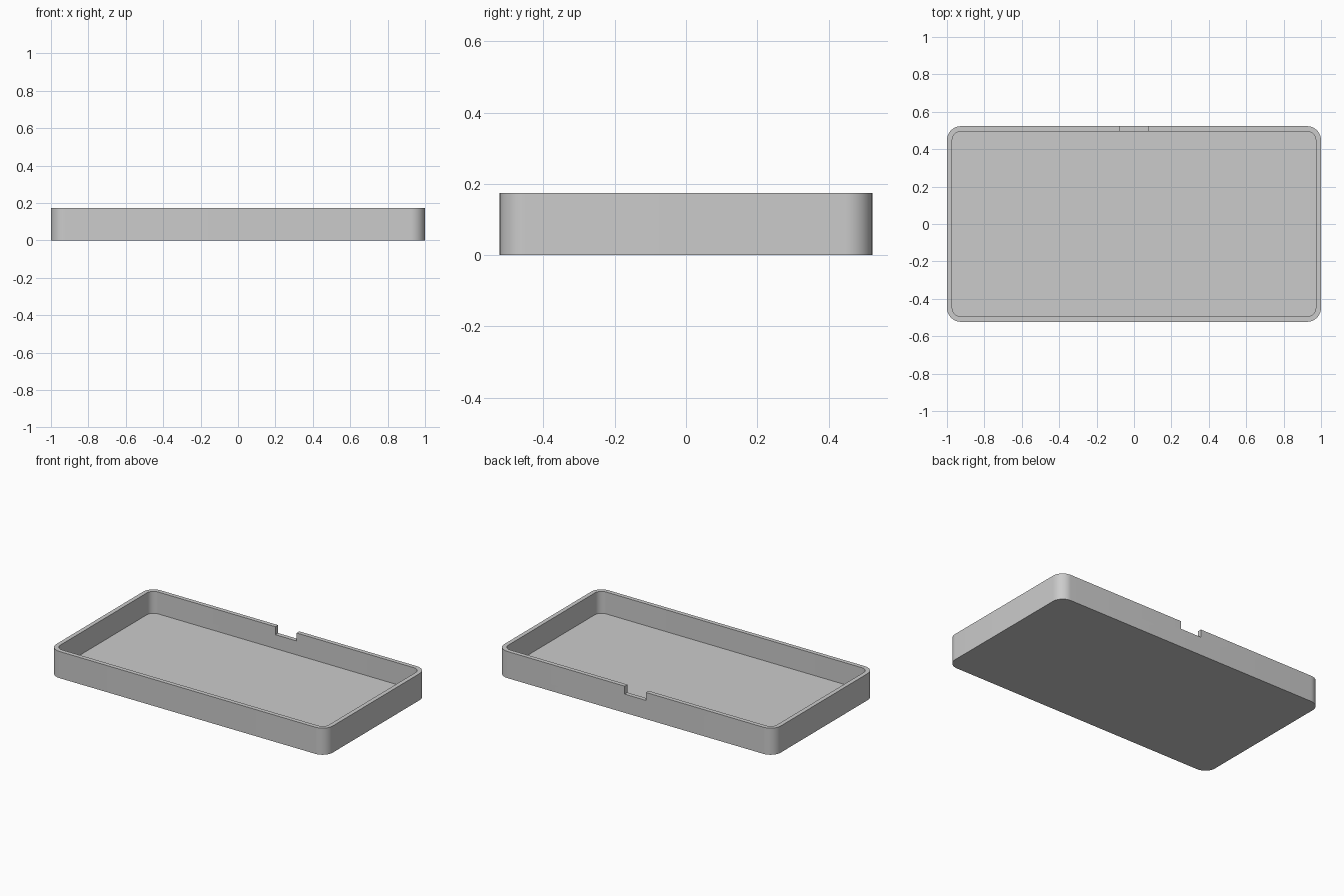
import bpy, bmesh, math

if "Cube" in bpy.data.objects:
    bpy.data.objects.remove(bpy.data.objects["Cube"])

HX, HY, H = 1.0, 0.523, 0.174     # outer half sizes and height
WALL, FLOOR, R = 0.028, 0.031, 0.075
NOTCH_HALF, NOTCH_DEPTH = 0.077, 0.052
SEG = 12                          # segments per rounded corner


def outline(inset):
    """Rounded rectangle, counter-clockwise, shrunk by inset."""
    r = R - inset
    pts = []
    for i, (sx, sy) in enumerate([(1, 1), (-1, 1), (-1, -1), (1, -1)]):
        for k in range(SEG + 1):
            a = math.pi / 2 * (i + k / SEG)
            pts.append((sx * (HX - R) + r * math.cos(a),
                        sy * (HY - R) + r * math.sin(a)))
    return pts


grey = bpy.data.materials.new("light grey")
grey.diffuse_color = (0.6, 0.6, 0.6, 1)
grey.use_nodes = True
grey.node_tree.nodes["Principled BSDF"].inputs["Base Color"].default_value = grey.diffuse_color

# Open tray: bottom, outer wall, rim, inner wall, floor
bm = bmesh.new()
rings = [[bm.verts.new((x, y, z)) for x, y in outline(inset)]
         for inset, z in [(0, 0), (0, H), (WALL, H), (WALL, FLOOR)]]
for lo, hi in zip(rings, rings[1:]):
    n = len(lo)
    for i in range(n):
        j = (i + 1) % n
        bm.faces.new((lo[i], lo[j], hi[j], hi[i]))
bm.faces.new(rings[0][::-1])
bm.faces.new(rings[-1])
mesh = bpy.data.meshes.new("tray")
bm.to_mesh(mesh)
bm.free()
mesh.materials.append(grey)
tray = bpy.data.objects.new("tray", mesh)
bpy.context.collection.objects.link(tray)

# Notch cut into the middle of the back wall
bpy.ops.mesh.primitive_cube_add(size=1, location=(0, HY - WALL / 2, H))
cutter = bpy.context.object
cutter.name = "notch_cutter"
cutter.scale = (2 * NOTCH_HALF, 3 * WALL, 2 * NOTCH_DEPTH)
cutter.hide_render = True
cutter.data.materials.append(grey)

cut = tray.modifiers.new("notch", 'BOOLEAN')
cut.operation = 'DIFFERENCE'
cut.solver = 'EXACT'
cut.object = cutter
bpy.ops.object.select_all(action='DESELECT')
tray.select_set(True)
bpy.context.view_layer.objects.active = tray
bpy.ops.object.modifier_apply(modifier=cut.name)
bpy.data.objects.remove(cutter)

# Smooth rounded corners, crisp edges
bpy.ops.object.shade_smooth_by_angle(angle=math.radians(30))
